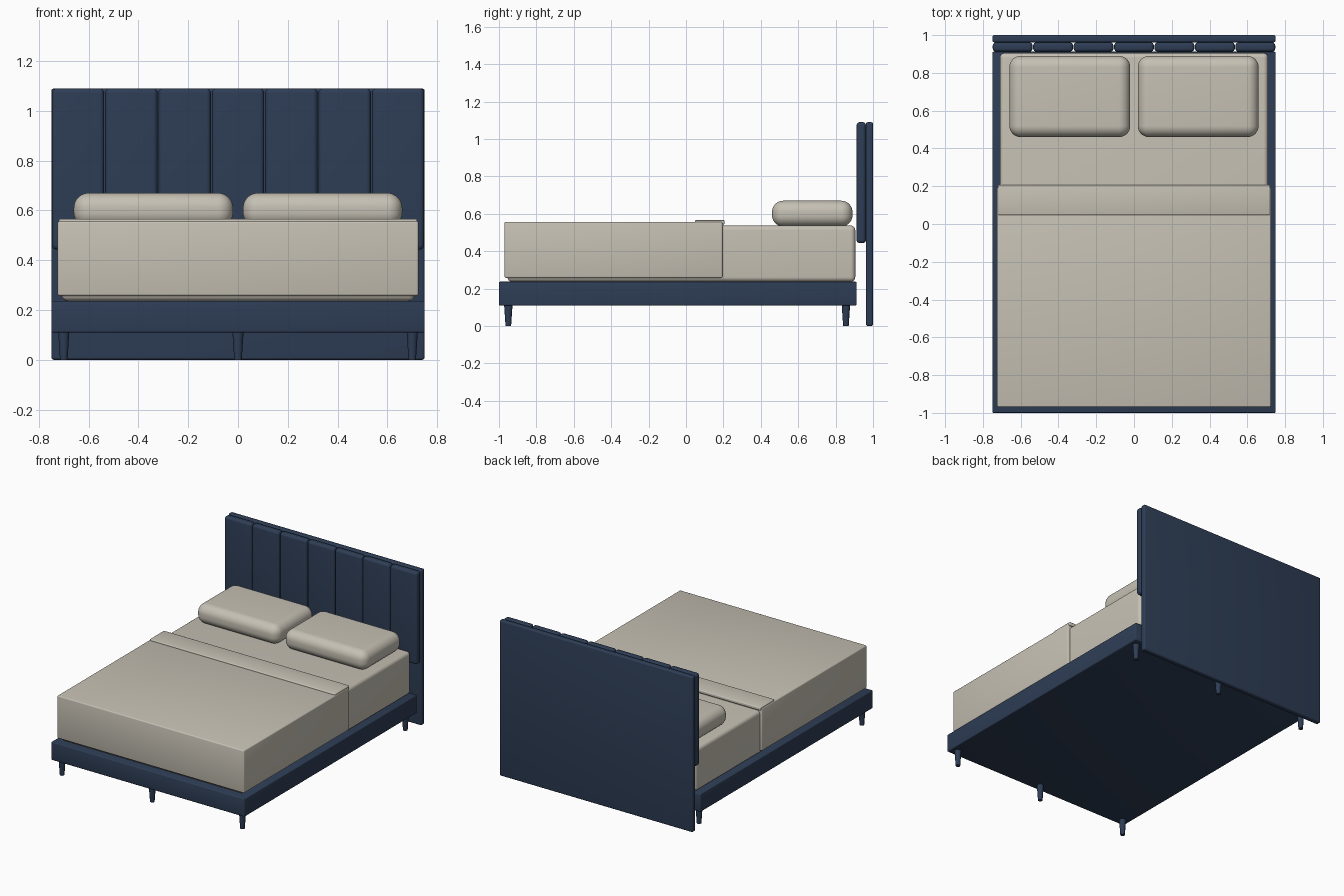
import bpy
import bmesh
import math

cube = bpy.data.objects.get("Cube")
if cube:
    bpy.data.objects.remove(cube, do_unlink=True)


def make_material(name, rgb):
    mat = bpy.data.materials.new(name)
    mat.use_nodes = True
    mat.diffuse_color = (*rgb, 1)
    bsdf = next(n for n in mat.node_tree.nodes if n.type == "BSDF_PRINCIPLED")
    bsdf.inputs["Base Color"].default_value = (*rgb, 1)
    return mat


navy = make_material("navy fabric", (0.027, 0.047, 0.092))
linen = make_material("cream linen", (0.565, 0.53, 0.455))


def finish(name, bm, mat):
    mesh = bpy.data.meshes.new(name)
    bm.to_mesh(mesh)
    bm.free()
    mesh.materials.append(mat)
    obj = bpy.data.objects.new(name, mesh)
    bpy.context.collection.objects.link(obj)
    bpy.ops.object.select_all(action="DESELECT")
    obj.select_set(True)
    bpy.context.view_layer.objects.active = obj
    bpy.ops.object.shade_smooth_by_angle(angle=math.radians(35))
    return obj


def soft_box(name, x, y, z, radius, segments, mat):
    """Rounded box spanning the (min, max) ranges x, y and z."""
    bm = bmesh.new()
    bmesh.ops.create_cube(bm, size=1)
    for v in bm.verts:
        v.co = [sum(r) / 2 + c * (r[1] - r[0]) for r, c in zip((x, y, z), v.co)]
    bmesh.ops.bevel(bm, geom=bm.edges[:], offset=radius, segments=segments,
                    profile=0.5, affect="EDGES")
    return finish(name, bm, mat)


def tapered_leg(name, x, y):
    bm = bmesh.new()
    bmesh.ops.create_cone(bm, cap_ends=True, segments=24,
                          radius1=0.015, radius2=0.023, depth=0.12)
    bmesh.ops.translate(bm, verts=bm.verts, vec=(x, y, 0.06))
    return finish(name, bm, navy)


# Base frame and its six legs
soft_box("bed_frame", (-0.75, 0.75), (-1.0, 0.912), (0.11, 0.237), 0.006, 3, navy)
for row, y in (("front", -0.95), ("back", 0.855)):
    for side, x in (("right", -0.70), ("middle", 0), ("left", 0.70)):
        tapered_leg(f"{row}_{side}_leg", x, y)

# Headboard: back board with seven padded channels
soft_box("headboard_back", (-0.75, 0.75), (0.962, 1.0), (0, 1.09), 0.01, 4, navy)
pitch = 1.5 / 7
for i in range(7):
    left = -0.75 + i * pitch
    soft_box(f"headboard_channel_{i + 1}", (left + 0.002, left + pitch - 0.002),
             (0.912, 0.962), (0.443, 1.09), 0.018, 6, navy)

# Bedding
soft_box("mattress", (-0.71, 0.71), (-0.955, 0.905), (0.237, 0.537), 0.025, 6, linen)
soft_box("duvet", (-0.725, 0.725), (-0.97, 0.195), (0.257, 0.557), 0.008, 3, linen)
soft_box("duvet_fold", (-0.72, 0.72), (0.047, 0.207), (0.543, 0.566), 0.006, 3, linen)

# Pillows
for side, x in (("right", (-0.66, -0.02)), ("left", (0.02, 0.66))):
    soft_box(f"{side}_pillow", x, (0.46, 0.89), (0.532, 0.67), 0.06, 10, linen)
